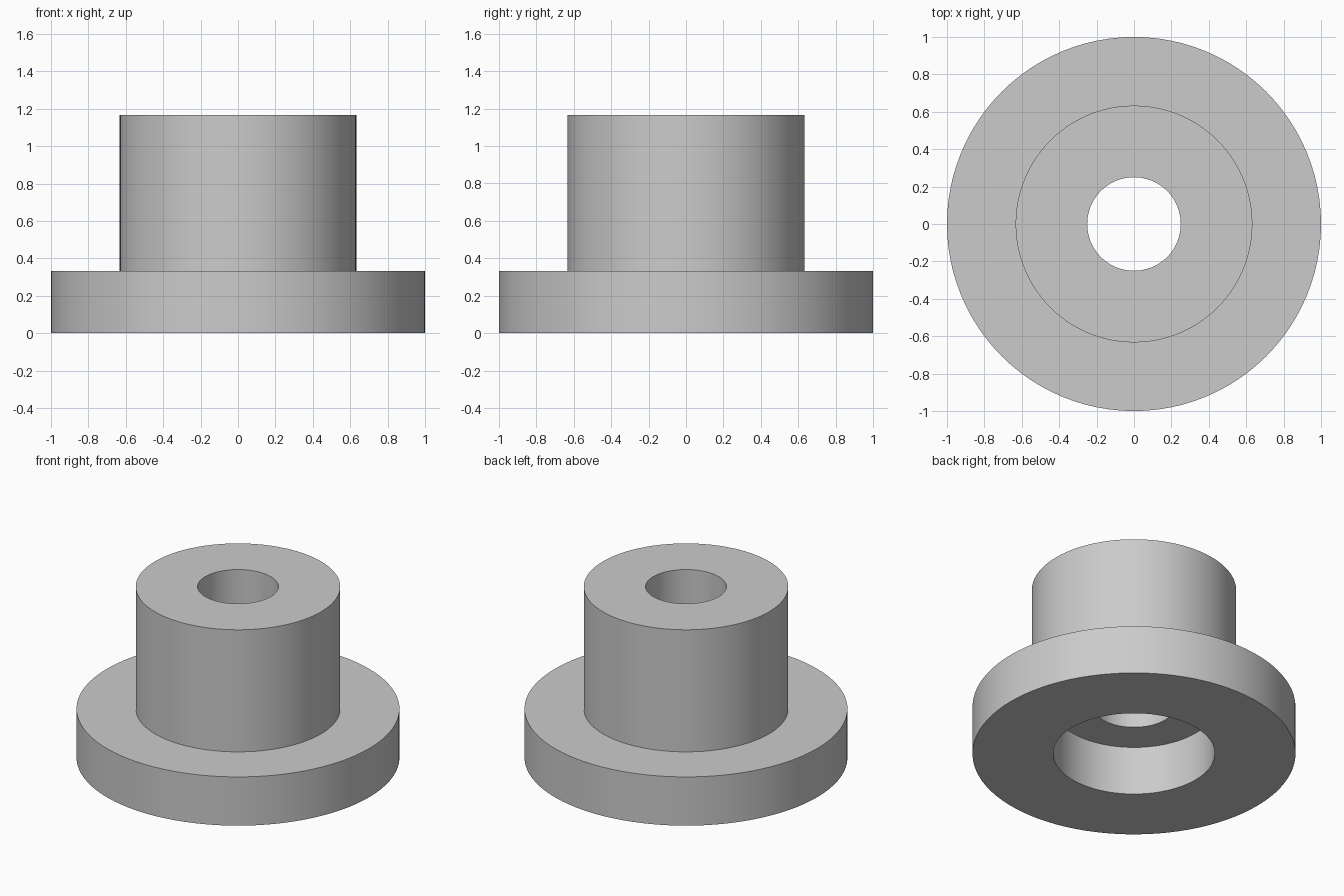
import bpy, bmesh, math

cube = bpy.data.objects.get("Cube")
if cube:
    bpy.data.objects.remove(cube, do_unlink=True)

SEGMENTS = 96
FLANGE_R, BARREL_R, BORE_R, COUNTERBORE_R = 1.0, 0.633, 0.25, 0.5
FLANGE_TOP, BARREL_TOP = 0.333, 1.167

# Plain grey material
grey = bpy.data.materials.new("plain_grey")
grey.use_nodes = True
colour = (0.6, 0.6, 0.6, 1.0)
grey.diffuse_color = colour
grey.node_tree.nodes["Principled BSDF"].inputs["Base Color"].default_value = colour

# Closed half-section: flange, barrel, through bore and counterbore underneath
section = [
    (COUNTERBORE_R, 0), (FLANGE_R, 0), (FLANGE_R, FLANGE_TOP),
    (BARREL_R, FLANGE_TOP), (BARREL_R, BARREL_TOP), (BORE_R, BARREL_TOP),
    (BORE_R, FLANGE_TOP), (COUNTERBORE_R, FLANGE_TOP),
]

# Revolve the section about the z axis
bm = bmesh.new()
verts = [bm.verts.new((r, 0, z)) for r, z in section]
edges = [bm.edges.new((a, b)) for a, b in zip(verts, verts[1:] + verts[:1])]
bmesh.ops.spin(bm, geom=verts + edges, cent=(0, 0, 0), axis=(0, 0, 1),
               angle=math.tau, steps=SEGMENTS, use_merge=False)
bmesh.ops.remove_doubles(bm, verts=bm.verts, dist=0.0001)
bmesh.ops.recalc_face_normals(bm, faces=bm.faces)

mesh = bpy.data.meshes.new("flanged_bushing")
bm.to_mesh(mesh)
bm.free()
mesh.materials.append(grey)
bushing = bpy.data.objects.new("flanged_bushing", mesh)
bpy.context.collection.objects.link(bushing)

# Smooth round walls with sharp rims
bpy.ops.object.select_all(action="DESELECT")
bushing.select_set(True)
bpy.context.view_layer.objects.active = bushing
bpy.ops.object.shade_smooth_by_angle(angle=math.radians(30))
